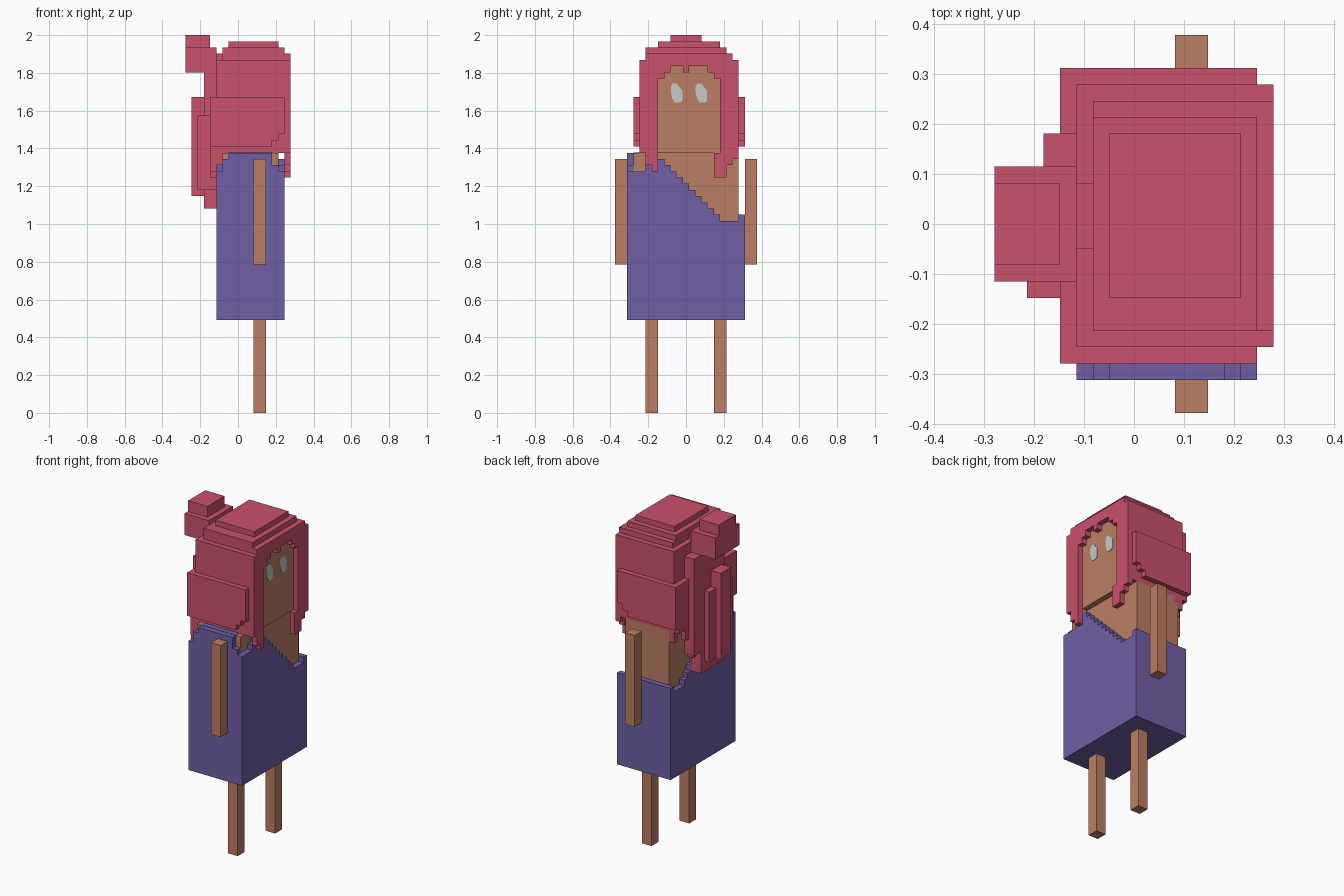
import bpy, bmesh
from mathutils import Vector

if "Cube" in bpy.data.objects:
    bpy.data.objects.remove(bpy.data.objects["Cube"])

U = 2 / 61                      # one block
OFFSET = Vector((-8.5, -11.5, 0))


def material(name, rgb):
    m = bpy.data.materials.new(name)
    m.diffuse_color = (*rgb, 1)
    m.use_nodes = True
    m.node_tree.nodes["Principled BSDF"].inputs["Base Color"].default_value = m.diffuse_color
    return m


SKIN = material("skin brown", (0.50, 0.21, 0.125))
DRESS = material("dress purple", (0.160, 0.116, 0.375))
HAIR = material("hair red", (0.59, 0.083, 0.147))
EYE = material("eye grey", (0.58, 0.58, 0.59))


def extrude(name, mat, axis, a, b, outline):
    """Extrude an outline given in blocks along x or y, from a to b."""
    bm = bmesh.new()
    place = (lambda p: (a, *p)) if axis == "x" else (lambda p: (p[0], a, p[1]))
    verts = [bm.verts.new((Vector(place(p)) + OFFSET) * U) for p in outline]
    face = bm.faces.new(verts)
    new = bmesh.ops.extrude_face_region(bm, geom=[face])["geom"]
    step = Vector((b - a, 0, 0)) if axis == "x" else Vector((0, b - a, 0))
    bmesh.ops.translate(bm, vec=step * U,
                        verts=[g for g in new if isinstance(g, bmesh.types.BMVert)])
    bmesh.ops.recalc_face_normals(bm, faces=bm.faces[:])
    mesh = bpy.data.meshes.new(name)
    bm.to_mesh(mesh)
    bm.free()
    mesh.materials.append(mat)
    ob = bpy.data.objects.new(name, mesh)
    bpy.context.collection.objects.link(ob)
    return ob


def box(name, mat, x0, x1, y0, y1, z0, z1):
    return extrude(name, mat, "x", x0, x1, [(y0, z0), (y1, z0), (y1, z1), (y0, z1)])


def stairs(name, mat, axis, a, b, start, runs):
    """Stepped plate: runs of (width, bottom, top) side by side."""
    low, high, s = [], [], start
    for w, lo, hi in runs:
        low += [(s, lo), (s + w, lo)]
        high += [(s, hi), (s + w, hi)]
        s += w
    pts = []
    for p in low + high[::-1]:
        if not pts or pts[-1] != p:
            pts.append(p)
    return extrude(name, mat, axis, a, b, pts)


# legs and arms
for side, leg_y, arm_y in (("right", 5, 0), ("left", 16, 21)):
    box(side + "_leg", SKIN, 11, 13, leg_y, leg_y + 2, 0, 15)
    box(side + "_arm", SKIN, 11, 13, arm_y, arm_y + 2, 24, 41)

# bare upper body and head
box("chest", SKIN, 6, 15, 3, 20, 31, 42)
box("head", SKIN, 8, 16, 7, 17, 42, 56.5)

# dress with a diagonal neckline
box("skirt", DRESS, 6, 15, 3, 20, 15, 31)
neckline = [(3, 15, 39), (1, 15, 40), (1, 15, 41)]
neckline += [(1, 15, 41 - i) for i in range(11)] + [(2, 15, 31), (1, 15, 32)]
stairs("dress_front", DRESS, "x", 15, 16, 2, neckline)
stairs("dress_back", DRESS, "x", 5, 6, 2, neckline)
box("dress_left_side", DRESS, 6, 15, 20, 21, 15, 32)
stairs("dress_right_side", DRESS, "y", 2, 3, 6,
       [(1, 15, 41), (7, 15, 42), (1, 15, 40)])
box("shoulder_strap", DRESS, 7, 14, 3, 4, 41, 42.05)

# eyes
eye = [(9.05, 51.8), (9.05, 52.8), (9.4, 53.2), (10, 53.2), (10.9, 52),
       (10.9, 50.4), (10.5, 50.1), (9.7, 50.1), (9.3, 50.7)]
for side, shift in (("right", 0), ("left", 4)):
    extrude(side + "_eye", EYE, "x", 15.95, 16.08, [(y + shift, z) for y, z in eye])

# hair: solid cap with stacked crown layers
box("hair_cap", HAIR, 5, 15, 5, 19, 42, 57)
box("crown_lower", HAIR, 6, 16, 5, 19, 57, 58)
box("crown_middle", HAIR, 6, 16, 5, 18, 58, 59)
box("crown_top", HAIR, 7, 15, 7, 17, 59, 60)

# hair framing the face
stairs("hair_fringe", HAIR, "x", 16, 17, 4,
       [(1, 42, 57), (1, 40, 58), (1, 39, 58), (1, 54, 58), (1, 55, 58),
        (2, 56, 58), (1, 55, 58), (3, 56, 58), (1, 55, 58), (1, 54, 58),
        (1, 38, 58), (1, 40, 58), (1, 41, 57)])
box("loose_lock", HAIR, 16, 17, 16, 17, 38, 42)

# hair sides with raised panels
for side, y, py in (("right", 4, 3), ("left", 19, 20)):
    stairs(side + "_hair_side", HAIR, "y", y, y + 1, 5,
           [(1, 40, 57), (1, 41, 57), (9, 42, 57)])
    stairs(side + "_hair_panel", HAIR, "y", py, py + 1, 5,
           [(9, 43, 51), (1, 44, 51), (1, 45, 51)])

# hair back panel, hanging strands and bun
stairs("hair_back_panel", HAIR, "x", 4, 5, 3,
       [(1, 43, 51), (2, 39, 51), (3, 38, 51), (7, 36, 51), (1, 38, 51),
        (1, 40, 51), (2, 42, 51), (1, 43, 51)])
for i, (x, y0, y1, z0, z1) in enumerate([
        (3, 15, 17, 37, 55), (3, 8, 15, 33, 55), (2, 12, 14, 35, 48),
        (1, 9, 12, 35, 51), (2, 7, 8, 36, 48)]):
    box(f"back_strand_{i + 1}", HAIR, x, 5, y0, y1, z0, z1)
box("bun", HAIR, 0, 5, 8, 15, 55, 59)
box("bun_top", HAIR, 0, 4, 9, 14, 59, 61)
box("bun_base", HAIR, 5, 6, 10, 14, 57, 58)
